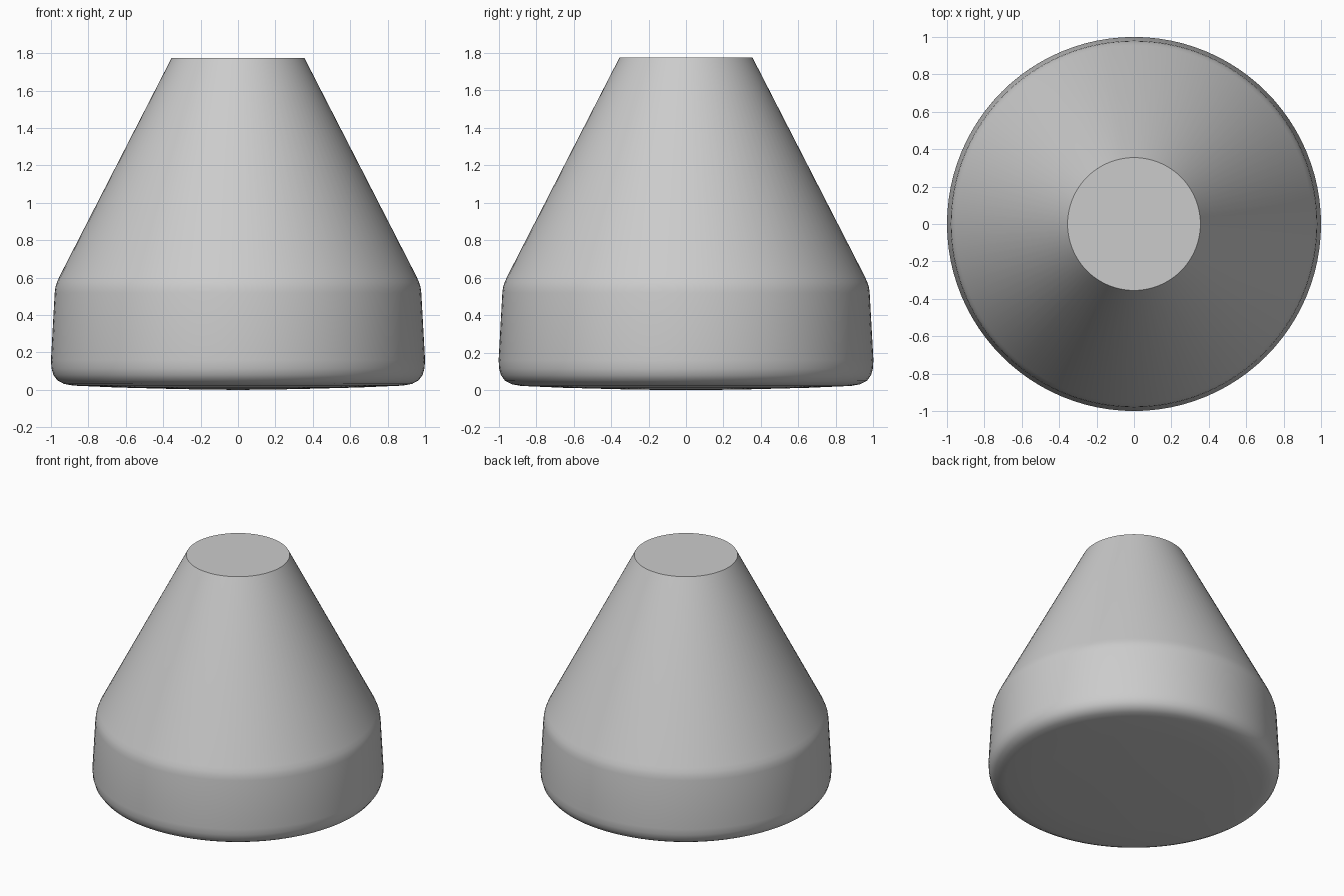
import bpy
import bmesh
import math

cube = bpy.data.objects.get("Cube")
if cube:
    bpy.data.objects.remove(cube, do_unlink=True)

SEGMENTS = 96


def lathe(name, profile):
    """Spin a (radius, height) profile around the z axis."""
    bm = bmesh.new()
    verts = [bm.verts.new((r, 0, z)) for r, z in profile]
    edges = [bm.edges.new(pair) for pair in zip(verts, verts[1:])]
    bmesh.ops.spin(bm, geom=verts + edges, cent=(0, 0, 0), axis=(0, 0, 1),
                   angle=math.tau, steps=SEGMENTS, use_merge=True)
    bmesh.ops.remove_doubles(bm, verts=bm.verts, dist=0.0001)
    # Flat cap on the open upper rim
    rim = [e for e in bm.edges if e.is_boundary]
    bmesh.ops.holes_fill(bm, edges=rim, sides=0)
    bmesh.ops.recalc_face_normals(bm, faces=bm.faces)
    mesh = bpy.data.meshes.new(name)
    bm.to_mesh(mesh)
    bm.free()
    obj = bpy.data.objects.new(name, mesh)
    bpy.context.collection.objects.link(obj)
    return obj


# Gently domed underside, rounded foot, tapered wall, soft shoulder, cone
profile = [
    (0, 0), (0.3, 0.004), (0.65, 0.013), (0.88, 0.023),
    (0.93, 0.032), (0.965, 0.05), (0.987, 0.08), (0.997, 0.115), (1, 0.16),
    (0.98, 0.52), (0.976, 0.55), (0.968, 0.575), (0.955, 0.605),
    (0.355, 1.775),
]
body = lathe("conical_body", profile)

bpy.ops.object.select_all(action='DESELECT')
body.select_set(True)
bpy.context.view_layer.objects.active = body
bpy.ops.object.shade_smooth_by_angle(angle=math.radians(35))
